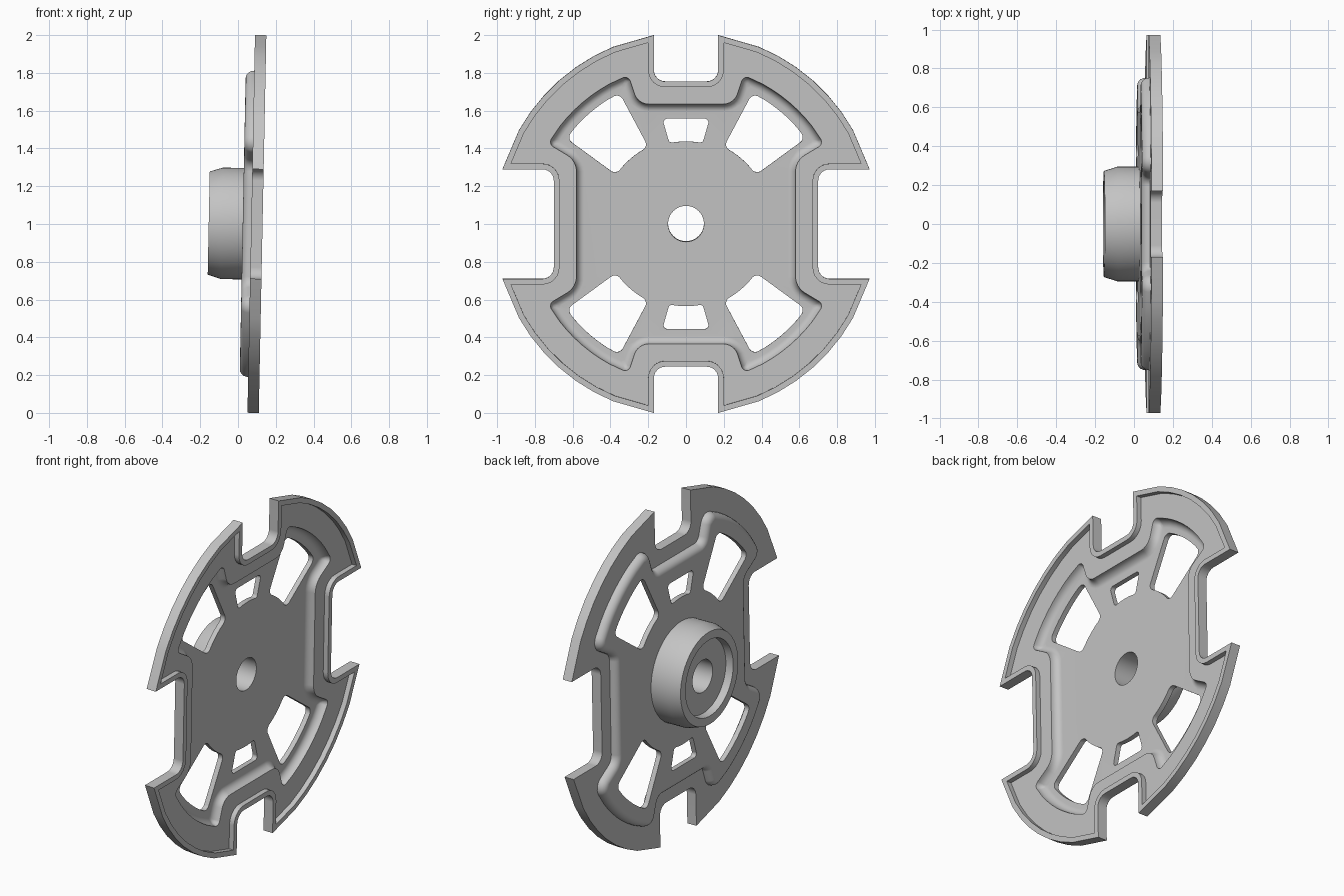
import bpy, bmesh, math
from mathutils import Vector

if "Cube" in bpy.data.objects:
    bpy.data.objects.remove(bpy.data.objects["Cube"])

TILT = 0.02
R = 1.0143
BACK, FLOOR, LIP = 0.07, 0.10, 0.13      # rim levels along the axle
PANEL_BACK, PANEL_FRONT = 0.025, 0.055   # pressed centre panel
BORE = 0.095

grey = bpy.data.materials.new("plain_grey")
grey.use_nodes = True
grey.diffuse_color = (0.55, 0.55, 0.55, 1)
grey.node_tree.nodes["Principled BSDF"].inputs["Base Color"].default_value = (0.55, 0.55, 0.55, 1)


# ---- outline helpers: corners are (y, z, fillet radius) ----
def arc(a, b):
    """Plain points on the arc about the axle between two corners."""
    a0, a1 = math.atan2(a[1], a[0]), math.atan2(b[1], b[0])
    r0, r1 = math.hypot(*a[:2]), math.hypot(*b[:2])
    pts = []
    for i in range(2, 9):
        f = i / 10
        t, r = a0 + (a1 - a0) * f, r0 + (r1 - r0) * f
        pts.append((r * math.cos(t), r * math.sin(t), 0))
    return pts


def four_way(q):
    """Mirror one quadrant's corners into a closed outline."""
    def flip(sy, sz):
        return [(y * sy, z * sz, r) for y, z, r in q]
    return q + flip(-1, 1)[::-1] + flip(-1, -1) + flip(1, -1)[::-1]


def offset(corners, d):
    """Grow (d > 0) or shrink an anticlockwise outline, keeping its corner count."""
    out, n = [], len(corners)
    for i, (y, z, r) in enumerate(corners):
        p = Vector((y, z))
        e1 = (p - Vector(corners[i - 1][:2])).normalized()
        e2 = (Vector(corners[(i + 1) % n][:2]) - p).normalized()
        n1, n2 = Vector((e1.y, -e1.x)), Vector((e2.y, -e2.x))
        q = p + (n1 + n2) * d / (1 + n1.dot(n2))
        turn = 1 if e1.x * e2.y - e1.y * e2.x > 0 else -1
        out.append((q.x, q.y, max(r + turn * d, 0.012) if r else 0))
    return out


def fillet(corners, steps=6):
    pts, n = [], len(corners)
    for i, (y, z, r) in enumerate(corners):
        p = Vector((y, z))
        if not r:
            pts.append(p)
            continue
        u = (Vector(corners[i - 1][:2]) - p).normalized()
        v = (Vector(corners[(i + 1) % n][:2]) - p).normalized()
        half = u.angle(v) / 2
        t = r / math.tan(half)
        c = p + (u + v).normalized() * r / math.sin(half)
        s, e = (p + u * t - c).normalized(), (p + v * t - c).normalized()
        pts += [c + s.slerp(e, k / steps).normalized() * r for k in range(steps + 1)]
    return pts


def circle(r, n=64):
    return [Vector((r * math.cos(2 * math.pi * i / n), r * math.sin(2 * math.pi * i / n)))
            for i in range(n)]


# ---- mesh helpers ----
def ring(bm, pts, x):
    return [bm.verts.new((x, p.x, p.y)) for p in pts]


def loft(bm, rings):
    for a, b in zip(rings, rings[1:]):
        for i in range(len(a)):
            bm.faces.new((a[i - 1], a[i], b[i], b[i - 1]))


def fill(bm, rings):
    """Flat face bounded by the first ring, with the others as holes."""
    edges = [bm.edges.get((r[i - 1], r[i])) for r in rings for i in range(len(r))]
    bmesh.ops.triangle_fill(bm, use_beauty=True, edges=edges, normal=(1, 0, 0))


def finish(bm, name):
    bmesh.ops.recalc_face_normals(bm, faces=bm.faces)
    mesh = bpy.data.meshes.new(name)
    bm.to_mesh(mesh)
    bm.free()
    mesh.materials.append(grey)
    ob = bpy.data.objects.new(name, mesh)
    bpy.context.collection.objects.link(ob)
    ob.location.z = 1.002
    ob.rotation_euler.y = TILT
    bpy.ops.object.select_all(action='DESELECT')
    ob.select_set(True)
    bpy.context.view_layer.objects.active = ob
    bpy.ops.object.shade_smooth_by_angle(angle=math.radians(30))
    ob.modifiers.new("even_shading", 'WEIGHTED_NORMAL').keep_sharp = True


# ---- outlines ----
tip_side = (math.sqrt(R * R - 0.29 ** 2), 0.29, 0)
tip_top = (0.17, math.sqrt(R * R - 0.17 ** 2), 0)
rim = four_way([(0.70, 0.29, 0.06), tip_side, *arc(tip_side, tip_top), tip_top, (0.17, 0.755, 0.06)])

press_side, press_top = (0.73, 0.425, 0.03), (0.305, 0.788, 0.03)
press = four_way([(0.58, 0.335, 0.1), press_side, *arc(press_side, press_top), press_top,
                  (0.255, 0.635, 0.08)])

# four large windows and two small ones
w1, w2, w3, w4 = [(y, z, 0.035) for y, z in
                  ((0.352, 0.692), (0.2, 0.407), (0.37, 0.26), (0.633, 0.452))]
large = [w1, w2, *arc(w2, w3), w3, w4, *arc(w4, w1)]
s1, s2 = (0.088, 0.427, 0.018), (-0.088, 0.427, 0.018)
small = [(-0.125, 0.557, 0.02), (0.125, 0.557, 0.02), s1, *arc(s1, s2), s2]
windows = [[(y * sy, z * sz, r) for y, z, r in large] for sy in (1, -1) for sz in (1, -1)]
windows += [[(y, z * sz, r) for y, z, r in small] for sz in (1, -1)]

# ---- pressed plate ----
bm = bmesh.new()
outer, inner = fillet(rim), fillet(offset(rim, -0.03))
rim_rings = [ring(bm, outer, BACK), ring(bm, outer, LIP), ring(bm, inner, LIP), ring(bm, inner, FLOOR)]
loft(bm, rim_rings)


def step(start, x0, x1, concave):
    """Rounded step between the rim and the centre panel."""
    rings = []
    for k in range(6):
        a = math.pi / 2 * k / 5
        d = start - 0.04 * (1 - math.cos(a))
        rings.append(ring(bm, fillet(offset(press, d)), x0 + (x1 - x0) * math.sin(a)))
    loft(bm, rings)
    return rings


pocket = step(0, FLOOR, PANEL_FRONT, True)
bulge = step(0.035, BACK, PANEL_BACK, False)
fronts, backs = [], []
for pts in [fillet(w) for w in windows] + [circle(BORE)]:
    fronts.append(ring(bm, pts, PANEL_FRONT))
    backs.append(ring(bm, pts, PANEL_BACK))
    loft(bm, [fronts[-1], backs[-1]])
fill(bm, [rim_rings[3], pocket[0]])
fill(bm, [rim_rings[0], bulge[0]])
fill(bm, [pocket[-1], *fronts])
fill(bm, [bulge[-1], *backs])
finish(bm, "pressed_plate")

# ---- hub with recessed end and bore ----
bm = bmesh.new()
profile = [(0.295, PANEL_BACK), (0.295, -0.085), (0.273, -0.155), (0.225, -0.155),
           (0.22, -0.11), (BORE, -0.11), (BORE, PANEL_BACK)]
rings = [ring(bm, circle(r), x) for r, x in profile]
loft(bm, rings + rings[:1])
finish(bm, "hub")
